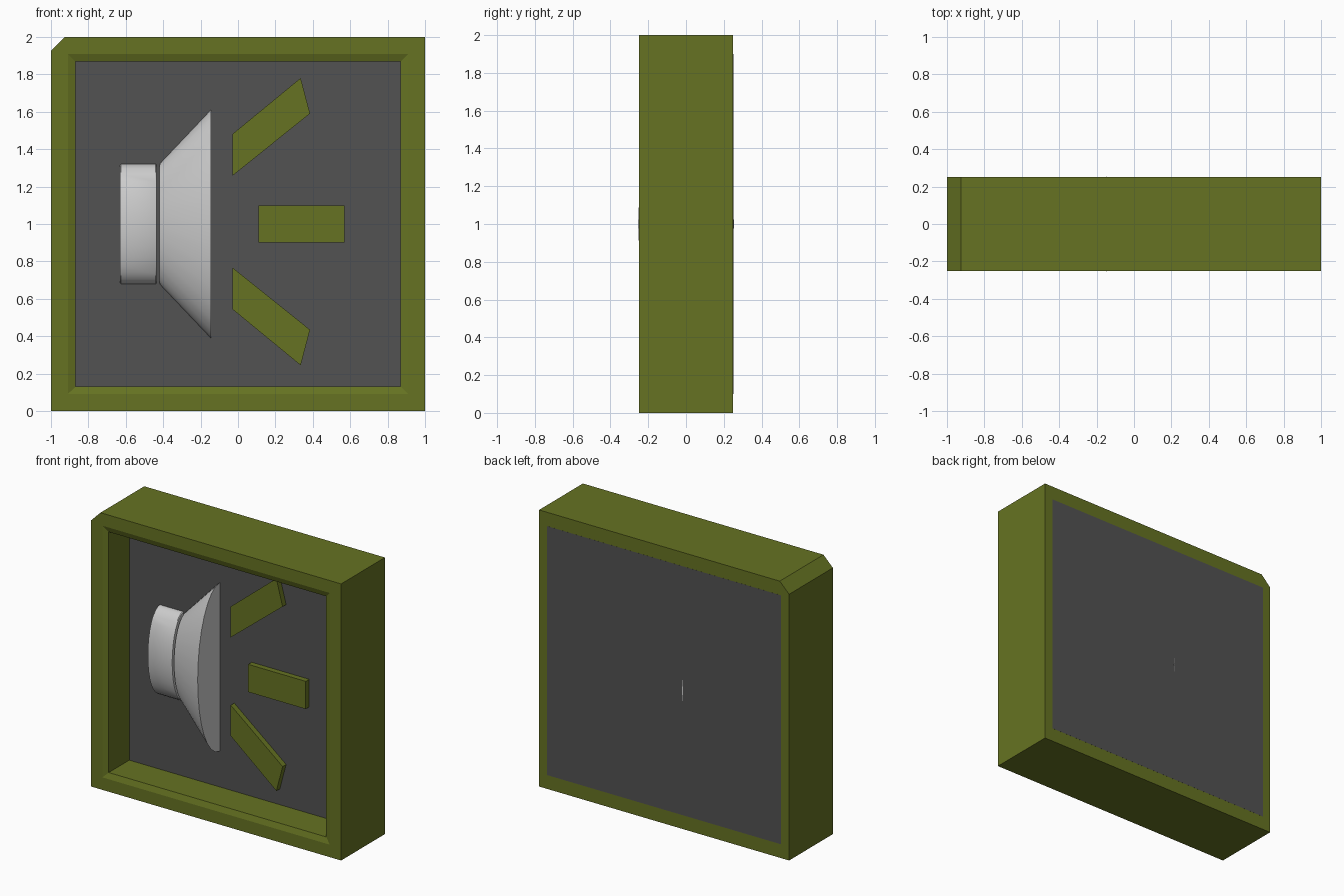
import bpy, bmesh, math

if "Cube" in bpy.data.objects:
    bpy.data.objects.remove(bpy.data.objects["Cube"])


def material(name, rgb):
    m = bpy.data.materials.new(name)
    m.diffuse_color = (*rgb, 1)
    m.use_nodes = True
    m.node_tree.nodes["Principled BSDF"].inputs["Base Color"].default_value = m.diffuse_color
    return m


OLIVE = material("olive", (0.133, 0.171, 0.016))
DARK = material("dark_grey", (0.085, 0.085, 0.085))


def finish(name, bm, mat=None):
    bmesh.ops.remove_doubles(bm, verts=bm.verts, dist=0.0005)
    bmesh.ops.recalc_face_normals(bm, faces=bm.faces)
    me = bpy.data.meshes.new(name)
    bm.to_mesh(me)
    bm.free()
    ob = bpy.data.objects.new(name, me)
    bpy.context.collection.objects.link(ob)
    if mat:
        me.materials.append(mat)
    return ob


def loft(name, loops, mat=None, caps=True):
    """Skin a list of equal-length point loops; without caps the last joins the first."""
    bm = bmesh.new()
    rings = [[bm.verts.new(p) for p in loop] for loop in loops]
    n = len(rings[0])
    pairs = list(zip(rings, rings[1:]))
    if caps:
        bm.faces.new(rings[0])
        bm.faces.new(rings[-1])
    else:
        pairs.append((rings[-1], rings[0]))
    for a, b in pairs:
        for i in range(n):
            j = (i + 1) % n
            bm.faces.new((a[i], a[j], b[j], b[i]))
    return finish(name, bm, mat)


def prism(name, points, y0, y1, mat):
    return loft(name, [[(x, y, z) for x, z in points] for y in (y0, y1)], mat)


def square(r, y, cx=0.0, cz=0.0):
    """Square loop in xz, with its top left corner cut by cx, cz."""
    return [(-r, y, 1 - r), (r, y, 1 - r), (r, y, 1 + r),
            (-r + cx, y, 1 + r), (-r, y, 1 + r - cz)]


# Frame with one cut corner and a shallow inner chamfer
loft("frame", [square(1, 0.25, 0.075, 0.075), square(1, -0.25, 0.075, 0.075),
               square(0.91, -0.25), square(0.87, -0.235), square(0.87, 0.25)],
     OLIVE, caps=False)

# Back panel, showing through the rear of the frame
prism("back_panel", [(-0.935, 0.1), (0.935, 0.1), (0.935, 1.9), (-0.935, 1.9)],
      0.0, 0.2505, DARK)


# Speaker parts: flattened rounds about the x axis
def round_part(name, profile, sides=32, flat=0.416):
    loops = [[(x, flat * r * math.cos(t), 1 + r * math.sin(t))
              for t in (2 * math.pi * i / sides for i in range(sides))]
             for x, r in profile]
    ob = loft(name, loops)
    bpy.ops.object.select_all(action='DESELECT')
    ob.select_set(True)
    bpy.context.view_layer.objects.active = ob
    bpy.ops.object.shade_smooth_by_angle(angle=math.radians(30))


round_part("speaker_magnet", [(-0.63, 0.315), (-0.625, 0.32), (-0.44, 0.32), (-0.435, 0.315)])
round_part("speaker_cone", [(-0.42, 0.315), (-0.415, 0.325), (-0.145, 0.61)])

# Sound bars: one level, two slanted and mirrored
prism("middle_bar", [(0.11, 0.9), (0.57, 0.9), (0.57, 1.1), (0.11, 1.1)], -0.04, 0.02, OLIVE)
slant = [(-0.03, 0.245), (0.385, 0.578), (0.335, 0.768), (-0.03, 0.468)]
for name, s in (("upper_bar", 1), ("lower_bar", -1)):
    prism(name, [(x, 1.0125 + s * z) for x, z in slant], -0.04, 0.02, OLIVE)
